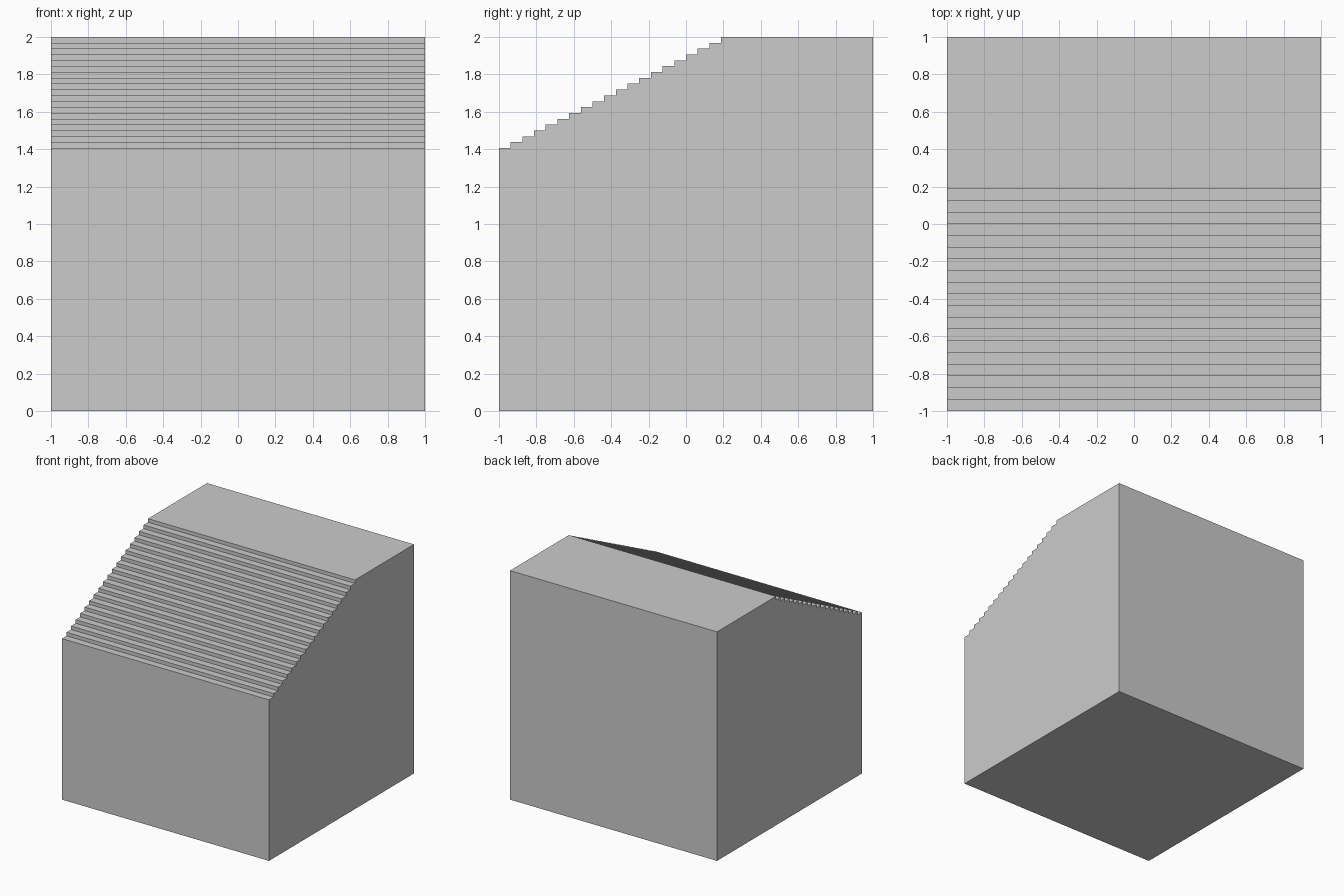
import bpy, bmesh

if "Cube" in bpy.data.objects:
    bpy.data.objects.remove(bpy.data.objects["Cube"])

STEPS, TREAD, RISE = 19, 1 / 16, 1 / 32

# Side profile (y, z): block with a stepped front slope
profile = [(1, 0), (1, 2)]
for i in range(STEPS):
    y = -1 + (STEPS - i) * TREAD
    z = 2 - i * RISE
    profile += [(y, z), (y, z - RISE)]
profile += [(-1, 2 - STEPS * RISE), (-1, 0)]

# Extrude the profile across the full width
bm = bmesh.new()
face = bm.faces.new([bm.verts.new((-1, y, z)) for y, z in profile])
result = bmesh.ops.extrude_face_region(bm, geom=[face])
moved = [v for v in result["geom"] if isinstance(v, bmesh.types.BMVert)]
bmesh.ops.translate(bm, verts=moved, vec=(2, 0, 0))
bmesh.ops.recalc_face_normals(bm, faces=bm.faces)

mesh = bpy.data.meshes.new("stepped_block")
bm.to_mesh(mesh)
bm.free()
block = bpy.data.objects.new("stepped_block", mesh)
bpy.context.collection.objects.link(block)
